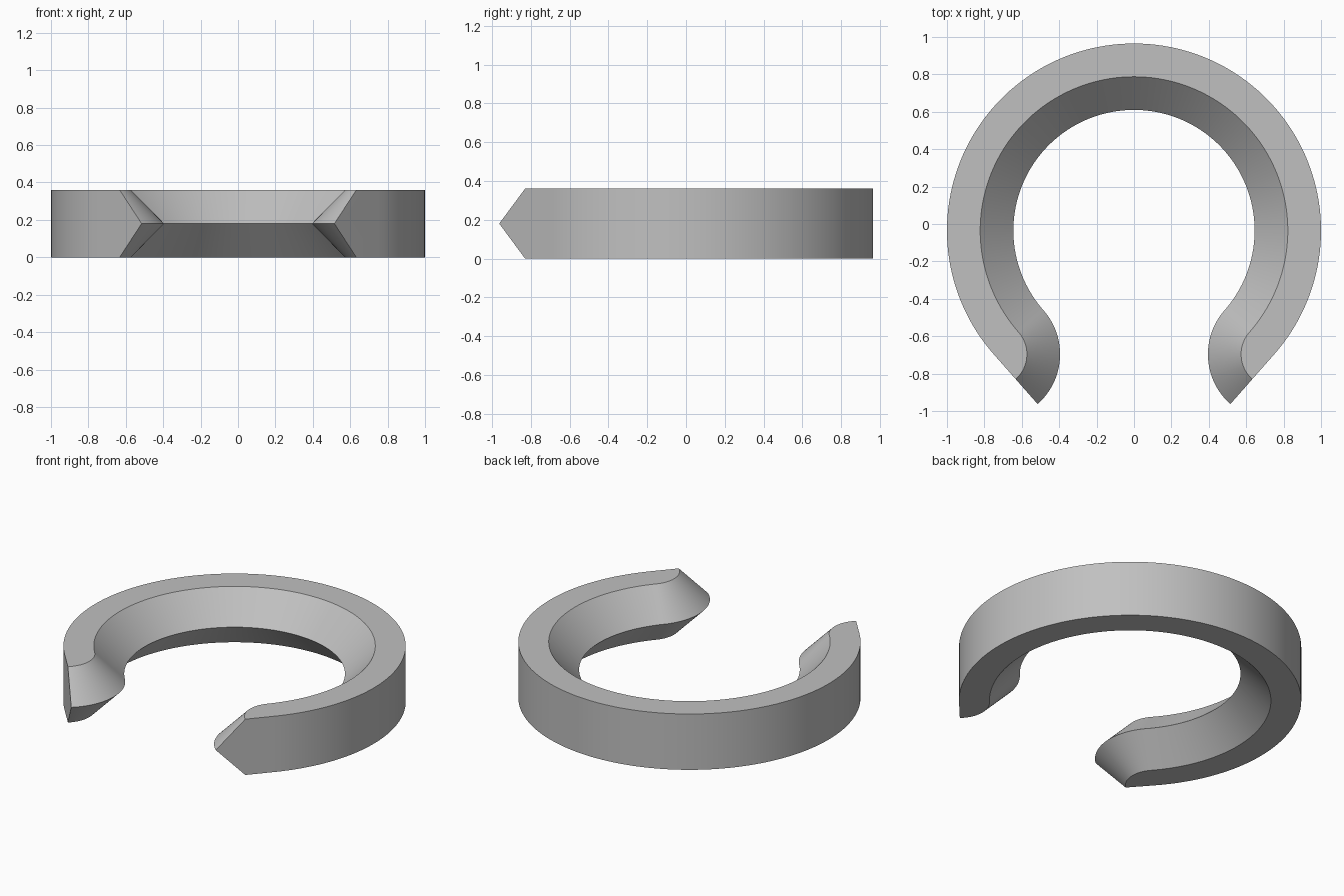
import bpy, bmesh
from math import sin, cos, radians

cube = bpy.data.objects.get("Cube")
if cube:
    bpy.data.objects.remove(cube, do_unlink=True)

HEIGHT = 0.36
WIDTH = 0.355           # outer wall to inner ridge
CENTRE_Y = -0.035
END = 41.4              # degrees below the x axis where each end starts
RING_STEPS, FAN_STEPS = 120, 24

# Cross-section: (distance inward from the outer wall, height)
SECTION = [(0, 0), (0, HEIGHT), (WIDTH / 2, HEIGHT),
           (WIDTH, HEIGHT / 2), (WIDTH / 2, 0)]

# Stations: (angle of the outer point, angle of the inward direction)
start, stop = -END, 180 + END
stations = [(start, start + 270 - 90 * i / FAN_STEPS) for i in range(FAN_STEPS)]
for i in range(RING_STEPS + 1):
    a = start + (stop - start) * i / RING_STEPS
    stations.append((a, a + 180))
stations += [(stop, stop + 180 - 90 * i / FAN_STEPS) for i in range(1, FAN_STEPS + 1)]

# Sweep the section round the ring, pivoting it at both ends
bm = bmesh.new()
loops = []
for a, d in stations:
    a, d = radians(a), radians(d)
    loops.append([bm.verts.new((cos(a) + w * cos(d),
                                CENTRE_Y + sin(a) + w * sin(d), z))
                  for w, z in SECTION])
n = len(SECTION)
for p, q in zip(loops, loops[1:]):
    for k in range(n):
        m = (k + 1) % n
        # the outer wall has no width while the section pivots
        if (p[k].co - q[k].co).length + (p[m].co - q[m].co).length > 1e-5:
            bm.faces.new((p[k], p[m], q[m], q[k]))
bm.faces.new(loops[0])
bm.faces.new(loops[-1])
bmesh.ops.remove_doubles(bm, verts=bm.verts, dist=1e-5)
bmesh.ops.recalc_face_normals(bm, faces=bm.faces)
mesh = bpy.data.meshes.new("open_ring")
bm.to_mesh(mesh)
bm.free()

# Plain grey material
grey = bpy.data.materials.new("grey")
grey.use_nodes = True
colour = (0.53, 0.53, 0.53, 1)
grey.diffuse_color = colour
grey.node_tree.nodes["Principled BSDF"].inputs["Base Color"].default_value = colour
mesh.materials.append(grey)

ring = bpy.data.objects.new("open_ring", mesh)
bpy.context.collection.objects.link(ring)
bpy.ops.object.select_all(action="DESELECT")
ring.select_set(True)
bpy.context.view_layer.objects.active = ring
bpy.ops.object.shade_smooth_by_angle(angle=radians(30))
